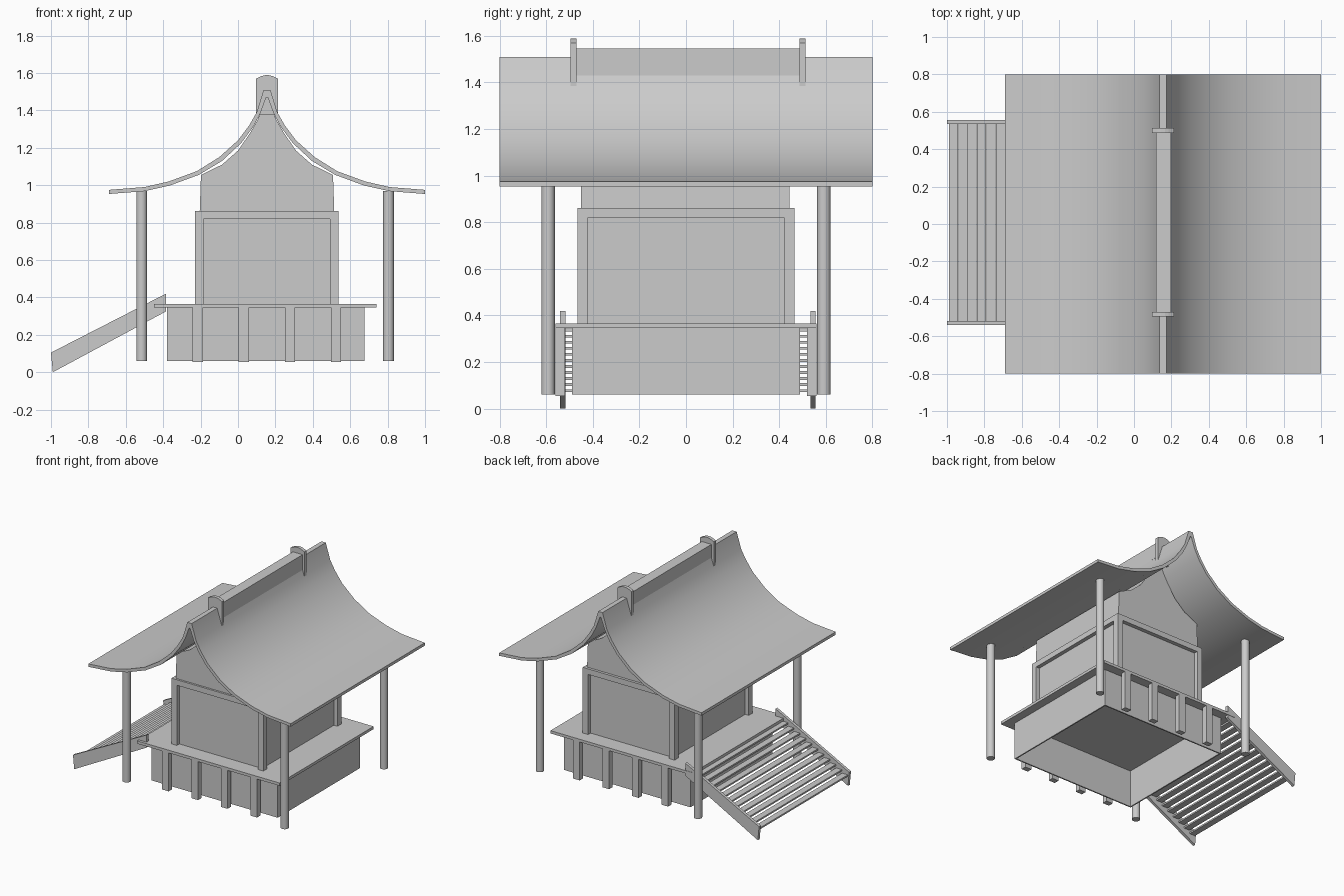
import bpy
import math

cube = bpy.data.objects.get("Cube")
if cube:
    bpy.data.objects.remove(cube, do_unlink=True)

grey = bpy.data.materials.new("plain grey")
grey.use_nodes = True
GREY = (0.6, 0.6, 0.6, 1)
grey.diffuse_color = GREY
grey.node_tree.nodes["Principled BSDF"].inputs["Base Color"].default_value = GREY

CX = 0.155  # middle of the house in x


def finish(obj, name):
    obj.name = name
    obj.data.materials.append(grey)
    return obj


def box(name, x, y, z):
    bpy.ops.mesh.primitive_cube_add(
        size=1, location=[(a + b) / 2 for a, b in (x, y, z)])
    obj = bpy.context.object
    obj.scale = [b - a for a, b in (x, y, z)]
    bpy.ops.object.transform_apply(location=False, rotation=False)
    return finish(obj, name)


def extrude(name, profile, y0, y1):
    """Closed x-z profile swept along y."""
    n = len(profile)
    verts = [(x, y, z) for y in (y0, y1) for x, z in profile]
    faces = [tuple(range(n)), tuple(range(2 * n - 1, n - 1, -1))]
    faces += [(i, i + n, (i + 1) % n + n, (i + 1) % n) for i in range(n)]
    mesh = bpy.data.meshes.new(name)
    mesh.from_pydata(verts, [], faces)
    obj = bpy.data.objects.new(name, mesh)
    bpy.context.collection.objects.link(obj)
    bpy.context.view_layer.objects.active = obj
    bpy.ops.object.select_all(action="DESELECT")
    obj.select_set(True)
    bpy.ops.object.mode_set(mode="EDIT")
    bpy.ops.mesh.select_all(action="SELECT")
    bpy.ops.mesh.normals_make_consistent(inside=False)
    bpy.ops.object.mode_set(mode="OBJECT")
    return finish(obj, name)


def mirrored(half):
    """Half profile from edge to middle, mirrored about the house axis."""
    return [(CX - d, z) for d, z in half] + [(CX + d, z) for d, z in reversed(half)]


# Curved roof sheet
outer = [(0.845, 0.975), (0.655, 0.99), (0.525, 1.02), (0.375, 1.075), (0.255, 1.15),
         (0.155, 1.24), (0.095, 1.32), (0.055, 1.39), (0.018, 1.51)]
inner = [(0.845, 0.953), (0.655, 0.968), (0.52, 0.998), (0.365, 1.055), (0.24, 1.13),
         (0.138, 1.225), (0.075, 1.31), (0.035, 1.385), (0.004, 1.47)]
extrude("roof", mirrored(outer) + mirrored(inner)[::-1], -0.8, 0.8)
bpy.ops.object.shade_smooth_by_angle(angle=math.radians(30))

# Ridge beam and its end caps
box("ridge_beam", (0.117, 0.198), (-0.475, 0.49), (1.43, 1.545))
cap = [(0.058, 1.375), (0.058, 1.57), (0.03, 1.583), (0.01, 1.588)]
for label, y in (("front", -0.483), ("back", 0.5)):
    extrude(label + "_ridge_cap", mirrored(cap), y - 0.0125, y + 0.0125)

# Upper walls with curved gable
gable = [(0.36, 0.85), (0.353, 1.055), (0.24, 1.11), (0.155, 1.185),
         (0.09, 1.28), (0.05, 1.35), (0.01, 1.44)]
extrude("upper_walls", mirrored(gable), -0.45, 0.445)

# Lower walls, corner posts and lintels
X0, X1, Y = -0.23, 0.537, 0.465
box("lower_walls", (X0 + 0.03, X1 - 0.03), (-Y + 0.03, Y - 0.03), (0.36, 0.86))
box("lintel", (X0, X1), (-Y, Y), (0.82, 0.862))
for x in (X0, X1 - 0.045):
    for y in (-Y, Y - 0.045):
        box("corner_post", (x, x + 0.045), (y, y + 0.045), (0.36, 0.82))

# Platform, open-bottomed base and short supports
box("platform", (-0.45, 0.74), (-0.56, 0.56), (0.345, 0.366))
for x in (-0.38, 0.665):
    box("base_side_wall", (x, x + 0.01), (-0.49, 0.49), (0.06, 0.345))
for y in (-0.49, 0.48):
    box("base_end_wall", (-0.37, 0.665), (y, y + 0.01), (0.06, 0.345))
for i in range(4):
    x = -0.242 + 0.246 * i
    for y in (-0.56, 0.52):
        box("platform_support", (x, x + 0.055), (y, y + 0.04), (0.055, 0.345))

# Round roof pillars
for x in (-0.515, 0.805):
    for y in (-0.592, 0.592):
        bpy.ops.mesh.primitive_cylinder_add(
            vertices=20, radius=0.029, depth=0.91, location=(x, y, 0.515))
        bpy.ops.object.shade_smooth_by_angle(angle=math.radians(30))
        finish(bpy.context.object, "roof_pillar")

# Stairs
stringer = [(-1, 0.105), (-0.385, 0.42), (-0.385, 0.325), (-0.99, 0)]
for y in (-0.54, 0.535):
    extrude("stair_stringer", stringer, y, y + 0.022)
for i in range(11):
    x = -0.965 + 0.05 * i
    z = 0.083 + 0.026 * i
    box("stair_tread", (x - 0.024, x + 0.024), (-0.52, 0.537), (z - 0.012, z))
